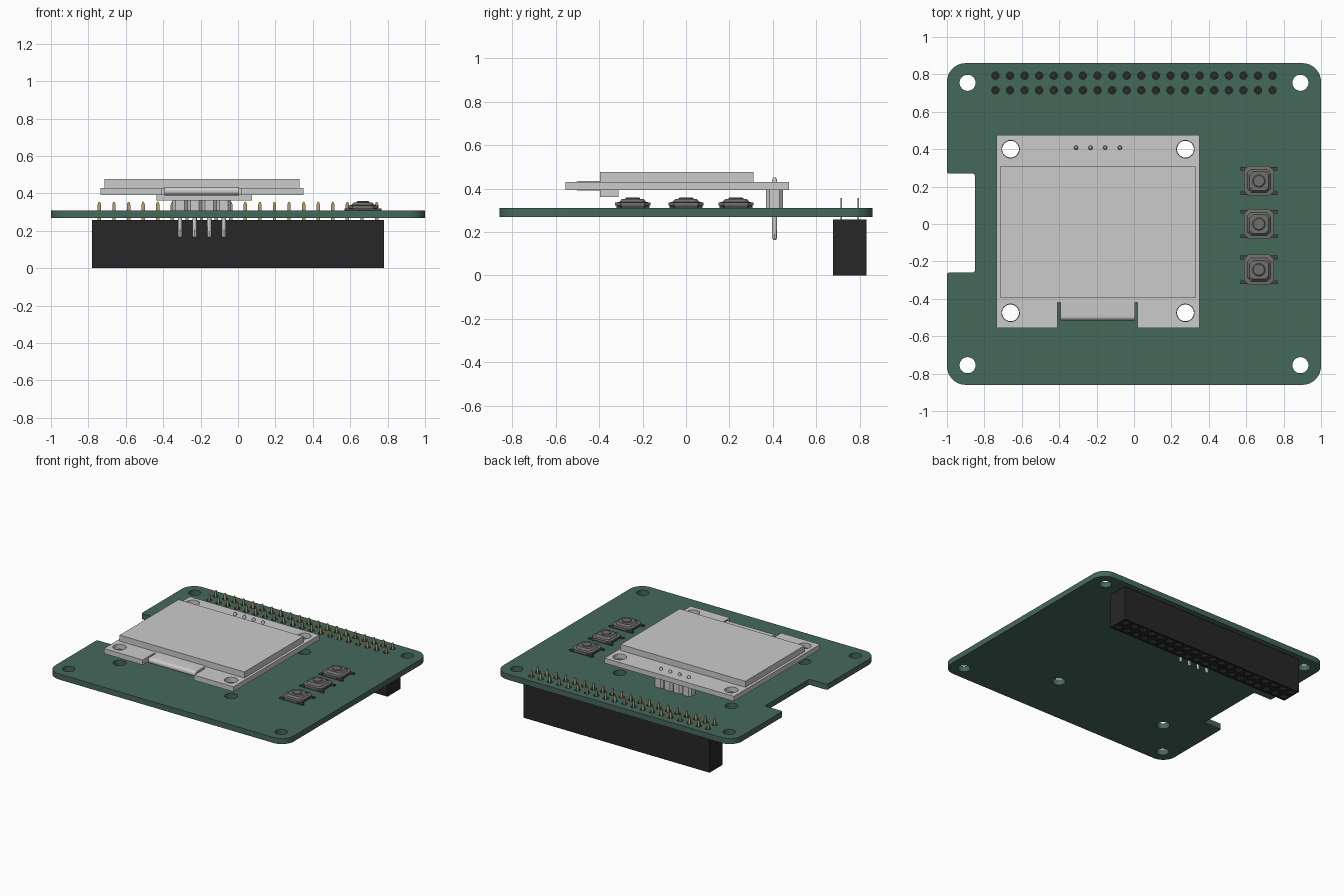
import bpy, bmesh
from math import cos, sin, pi, radians
from mathutils import Vector

if "Cube" in bpy.data.objects:
    bpy.data.objects.remove(bpy.data.objects["Cube"])

def material(name, rgb):
    m = bpy.data.materials.new(name)
    m.diffuse_color = (*rgb, 1)
    m.use_nodes = True
    m.node_tree.nodes["Principled BSDF"].inputs["Base Color"].default_value = m.diffuse_color
    return m

GREEN = material("board_green", (0.06, 0.14, 0.105))
BLACK = material("black_plastic", (0.02, 0.02, 0.02))
GOLD = material("gold_pin", (0.5, 0.36, 0.16))
DARK = material("dark_grey", (0.06, 0.06, 0.06))
MID = material("switch_metal", (0.16, 0.16, 0.155))

def finish(ob, mat):
    if mat:
        ob.data.materials.clear()
        ob.data.materials.append(mat)
    bpy.ops.object.select_all(action='DESELECT')
    ob.select_set(True)
    bpy.context.view_layer.objects.active = ob
    bpy.ops.object.shade_smooth_by_angle(angle=radians(30))
    return ob

def mesh_object(name, bm, mat=None):
    bmesh.ops.recalc_face_normals(bm, faces=bm.faces)
    me = bpy.data.meshes.new(name)
    bm.to_mesh(me)
    bm.free()
    ob = bpy.data.objects.new(name, me)
    bpy.context.collection.objects.link(ob)
    return finish(ob, mat)

def circle(x, y, r, n=32):
    return [(x + r * cos(2 * pi * i / n), y + r * sin(2 * pi * i / n)) for i in range(n)]

def rounded(corners, n=8):
    """Right-angled outline from (x, y, radius) corners."""
    out = []
    for i, (x, y, r) in enumerate(corners):
        p = Vector((x, y))
        if r == 0:
            out.append((x, y))
            continue
        u = (Vector(corners[i - 1][:2]) - p).normalized()
        v = (Vector(corners[(i + 1) % len(corners)][:2]) - p).normalized()
        c = p + (u + v) * r
        for k in range(n + 1):
            t = pi / 2 * k / n
            out.append(tuple(c - v * r * cos(t) - u * r * sin(t)))
    return out

def plate(name, loops, z0, z1, mat=None):
    """Flat plate from a filled 2D curve; loops after the first are holes."""
    cu = bpy.data.curves.new(name, 'CURVE')
    cu.dimensions, cu.fill_mode, cu.extrude = '2D', 'BOTH', (z1 - z0) / 2
    for loop in loops:
        s = cu.splines.new('POLY')
        s.points.add(len(loop) - 1)
        for p, (x, y) in zip(s.points, loop):
            p.co = (x, y, 0, 1)
        s.use_cyclic_u = True
    ob = bpy.data.objects.new(name, cu)
    bpy.context.collection.objects.link(ob)
    bpy.ops.object.select_all(action='DESELECT')
    ob.select_set(True)
    bpy.context.view_layer.objects.active = ob
    bpy.ops.object.convert(target='MESH')
    ob = bpy.context.view_layer.objects.active
    bm = bmesh.new()
    bm.from_mesh(ob.data)
    bmesh.ops.remove_doubles(bm, verts=bm.verts, dist=1e-5)
    bmesh.ops.recalc_face_normals(bm, faces=bm.faces)
    bmesh.ops.translate(bm, verts=bm.verts, vec=(0, 0, (z0 + z1) / 2))
    bm.to_mesh(ob.data)
    bm.free()
    return finish(ob, mat)

def prism(bm, pts, vec):
    f = bm.faces.new([bm.verts.new(p) for p in pts])
    ext = bmesh.ops.extrude_face_region(bm, geom=[f], use_keep_orig=True)
    bmesh.ops.translate(bm, verts=[g for g in ext['geom'] if isinstance(g, bmesh.types.BMVert)], vec=vec)

def box(bm, x0, x1, y0, y1, z0, z1):
    prism(bm, [(x0, y0, z0), (x1, y0, z0), (x1, y1, z0), (x0, y1, z0)], (0, 0, z1 - z0))

def loft(bm, loops):
    """Closed solid through a stack of (z, outline) loops."""
    rings = [[bm.verts.new((x, y, z)) for x, y in pts] for z, pts in loops]
    n = len(rings[0])
    for a, b in zip(rings, rings[1:]):
        for i in range(n):
            bm.faces.new((a[i], a[(i + 1) % n], b[(i + 1) % n], b[i]))
    bm.faces.new(rings[0][::-1])
    bm.faces.new(rings[-1])

def octagon(x, y, h, c):
    k = h - c
    return [(x + a, y + b) for a, b in
            [(-k, -h), (k, -h), (h, -k), (h, k), (k, h), (-k, h), (-h, k), (-h, -k)]]

P = 0.078
pin_xs = [(i - 9.5) * P for i in range(20)]
pin_ys = (0.715, 0.793)
screen_holes = [(x, y) for x in (-0.66, 0.275) for y in (0.40, -0.475)]

# main board with side notch, mounting holes and pin holes
outline = rounded([(-1, -0.86, 0.1), (1, -0.86, 0.1), (1, 0.86, 0.1), (-1, 0.86, 0.1),
                   (-1, 0.27, 0.012), (-0.85, 0.27, 0.015), (-0.85, -0.26, 0.015), (-1, -0.26, 0.012)])
holes = [circle(sx * 0.89, sy * 0.755, 0.043) for sx in (-1, 1) for sy in (-1, 1)]
holes += [circle(x, y, 0.045) for x, y in screen_holes]
holes += [circle(x, y, 0.02, 16) for x in pin_xs for y in pin_ys]
plate("main_board", [outline] + holes, 0.268, 0.31, GREEN)

# socket header under the board: grid of recessed sockets, walls and top
bm = bmesh.new()
bmesh.ops.create_grid(bm, x_segments=20, y_segments=2, size=0.5)
for v in bm.verts:
    v.co = (v.co.x * 1.56, 0.754 + v.co.y * 0.156, 0)
cells = bm.faces[:]
rim = [e for e in bm.edges if e.is_boundary]
walls = bmesh.ops.extrude_edge_only(bm, edges=rim)['geom']
bmesh.ops.translate(bm, verts=[g for g in walls if isinstance(g, bmesh.types.BMVert)], vec=(0, 0, 0.258))
bmesh.ops.holes_fill(bm, edges=[e for e in bm.edges if e.is_boundary])
bmesh.ops.inset_individual(bm, faces=cells, thickness=0.024)
bmesh.ops.inset_individual(bm, faces=cells, thickness=0.0005)
for f in cells:
    for v in f.verts:
        v.co.z = 0.19
mesh_object("socket_header", bm, BLACK)

# flat gold contacts poking through the board
bm = bmesh.new()
for x in pin_xs:
    for y in pin_ys:
        prof = [(-0.009, 0.2), (0.009, 0.2), (0.009, 0.34), (0.005, 0.352),
                (0, 0.356), (-0.005, 0.352), (-0.009, 0.34)]
        prism(bm, [(x + a, y - 0.004, z) for a, z in prof], (0, 0.008, 0))
mesh_object("header_pins", bm, GOLD)

# screen carrier board with notch for the ribbon
carrier = [(-0.735, -0.555), (-0.41, -0.555), (-0.41, -0.42), (0.02, -0.42), (0.02, -0.555),
           (0.35, -0.555), (0.35, 0.475), (-0.735, 0.475)]
plate("screen_carrier", [carrier] + [circle(x, y, 0.047) for x, y in screen_holes], 0.392, 0.43)

# glass panel
bm = bmesh.new()
box(bm, -0.715, 0.33, -0.395, 0.31, 0.43, 0.476)
mesh_object("screen_glass", bm)

# ribbon folding round the carrier edge, and its connector below
bm = bmesh.new()
arc = [(-0.494 - 0.022 * sin(pi * i / 12), 0.412 + 0.022 * cos(pi * i / 12)) for i in range(13)]
prism(bm, [(-0.392, y, z) for y, z in [(-0.39, 0.434)] + arc + [(-0.39, 0.39)]], (0.397, 0, 0))
mesh_object("screen_ribbon", bm)
bm = bmesh.new()
box(bm, -0.435, 0.075, -0.396, -0.312, 0.362, 0.392)
mesh_object("ribbon_connector", bm)

# four-way spacer and pins joining the screen to the board
spacer, pins = bmesh.new(), bmesh.new()
for i in range(4):
    x = -0.31 + i * P
    o = octagon(x, 0.408, 0.039, 0.016)
    loft(spacer, [(0.31, o), (0.392, o)])
    loft(pins, [(z, circle(x, 0.408, r, 12)) for z, r in
                [(0.163, 0.006), (0.172, 0.0115), (0.44, 0.0115), (0.45, 0.006)]])
mesh_object("screen_pin_spacer", spacer)
mesh_object("screen_pins", pins)

# three push buttons: base with feet, metal cover, round plunger
for name, y in (("top", 0.23), ("middle", 0.0), ("bottom", -0.245)):
    x = 0.668
    bm = bmesh.new()
    o = octagon(x, y, 0.075, 0.022)
    loft(bm, [(0.31, o), (0.324, o)])
    for sx in (-1, 1):
        for sy in (-1, 1):
            xs = sorted((x + sx * 0.05, x + sx * 0.098))
            box(bm, *xs, y + sy * 0.066 - 0.01, y + sy * 0.066 + 0.01, 0.31, 0.319)
    mesh_object(name + "_button_base", bm, DARK)
    bm = bmesh.new()
    loft(bm, [(z, octagon(x, y, h, c)) for z, h, c in
              [(0.322, 0.081, 0.026), (0.335, 0.081, 0.026), (0.338, 0.062, 0.02),
               (0.352, 0.05, 0.016)]])
    mesh_object(name + "_button_cover", bm, MID)
    bm = bmesh.new()
    loft(bm, [(z, circle(x, y, r, 24)) for z, r in [(0.34, 0.034), (0.355, 0.034), (0.359, 0.029)]])
    mesh_object(name + "_button_plunger", bm, MID)
